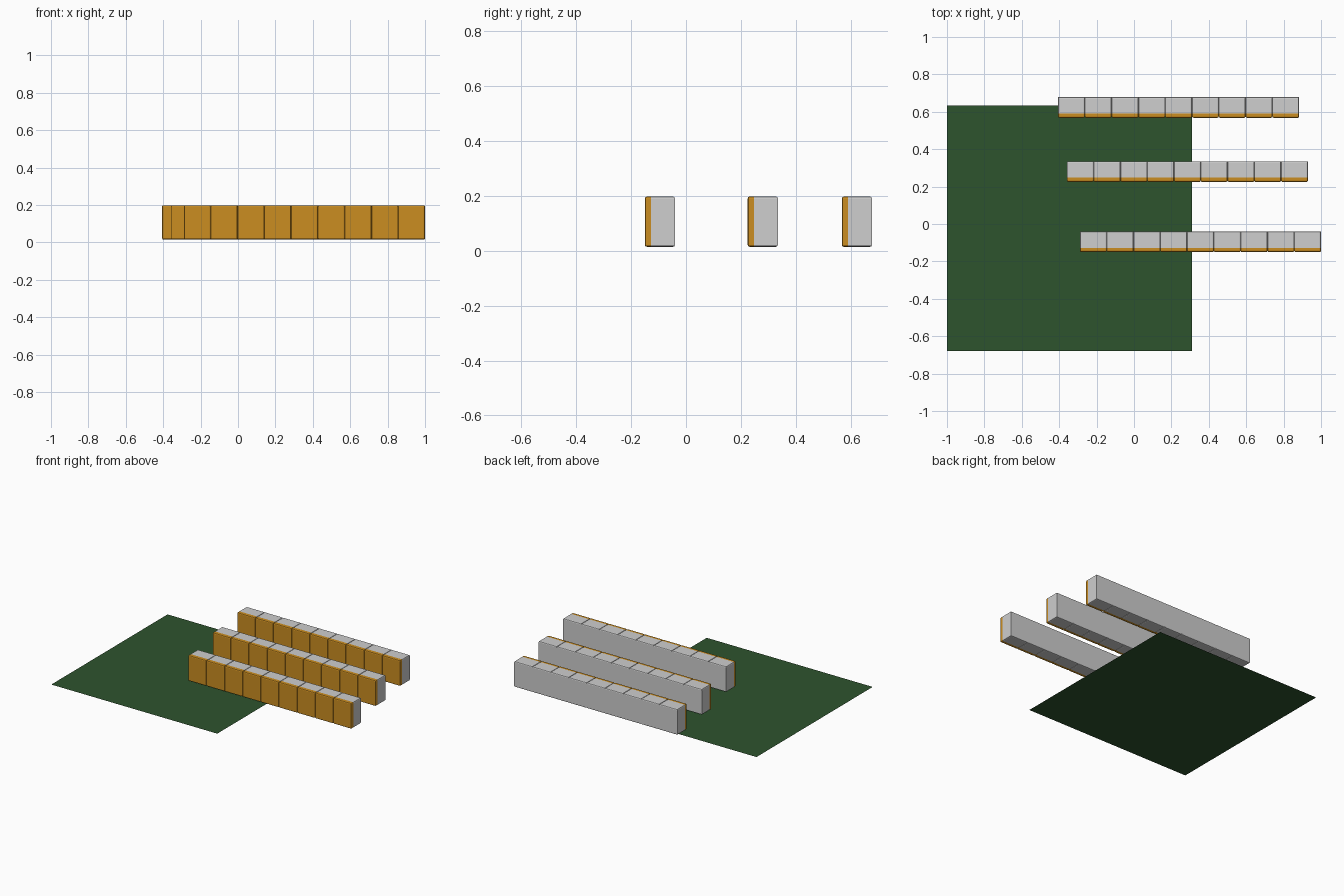
import bpy, bmesh
from mathutils import Matrix

if "Cube" in bpy.data.objects:
    bpy.data.objects.remove(bpy.data.objects["Cube"])


def material(name, rgb):
    m = bpy.data.materials.new(name)
    m.diffuse_color = (*rgb, 1)
    m.use_nodes = True
    m.node_tree.nodes["Principled BSDF"].inputs["Base Color"].default_value = m.diffuse_color
    return m


ivory = material("ivory grey", (0.62, 0.62, 0.62))
amber = material("amber backing", (0.60, 0.27, 0.015))
green = material("cloth green", (0.027, 0.088, 0.027))

PITCH, DEPTH, Z0, Z1, LAYER = 0.1432, 0.110, 0.015, 0.198, 0.023

# One tile: rounded block with an amber layer on its front side
bm = bmesh.new()
bmesh.ops.create_cube(bm, size=1, matrix=Matrix.Translation((PITCH / 2, DEPTH / 2, (Z0 + Z1) / 2))
                      @ Matrix.Diagonal((PITCH, DEPTH, Z1 - Z0, 1)))
# the upright edges at the rear stay square, so a row has an even rear face
edges = [e for e in bm.edges
         if not (all(v.co.y > DEPTH / 2 for v in e.verts)
                 and abs(e.verts[0].co.z - e.verts[1].co.z) > 0.1)]
bmesh.ops.bevel(bm, geom=edges, offset=0.007, segments=2, profile=0.5, affect='EDGES')
bmesh.ops.bisect_plane(bm, geom=bm.verts[:] + bm.edges[:] + bm.faces[:],
                       plane_co=(0, LAYER, 0), plane_no=(0, 1, 0))
bmesh.ops.recalc_face_normals(bm, faces=bm.faces[:])
for f in bm.faces:
    f.material_index = 1 if f.calc_center_median().y < LAYER else 0
    f.smooth = False
tile_mesh = bpy.data.meshes.new("tile")
bm.to_mesh(tile_mesh)
bm.free()
tile_mesh.materials.append(ivory)
tile_mesh.materials.append(amber)

# Three staggered rows of nine tiles
rows = {"front_row": (-0.289, -0.150), "middle_row": (-0.359, 0.225), "rear_row": (-0.406, 0.568)}
for name, (x, y) in rows.items():
    for i in range(9):
        tile = bpy.data.objects.new(f"{name}_tile_{i + 1}", tile_mesh)
        tile.location = (x + i * PITCH, y, 0)
        bpy.context.collection.objects.link(tile)

# Flat square table cloth
bpy.ops.mesh.primitive_plane_add(size=1.311, location=(-1 + 1.311 / 2, -0.678 + 1.311 / 2, 0))
cloth = bpy.context.object
cloth.name = "table_cloth"
cloth.data.materials.append(green)
